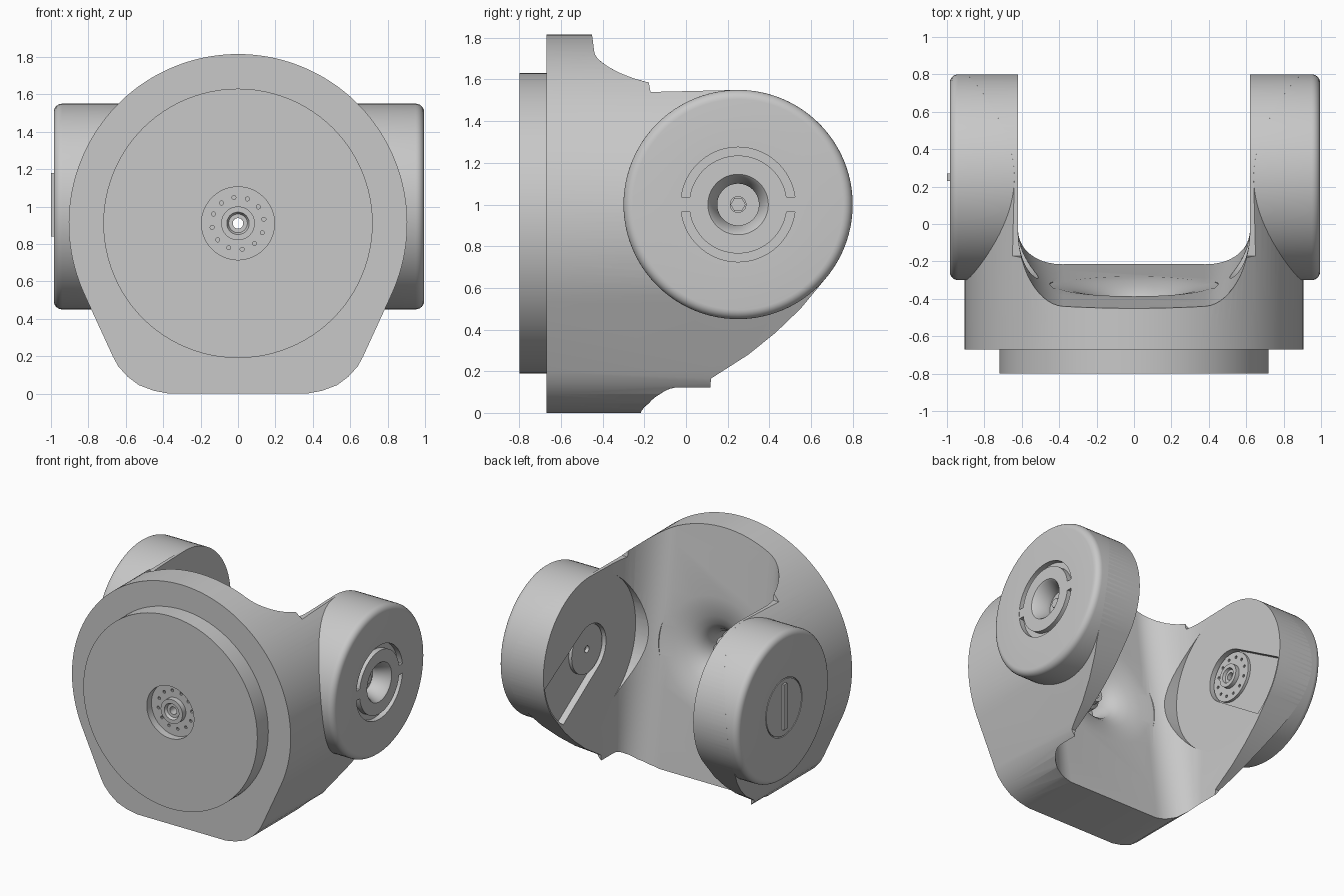
import bpy
import bmesh
import math
from mathutils import Vector

if "Cube" in bpy.data.objects:
    bpy.data.objects.remove(bpy.data.objects["Cube"])

grey = bpy.data.materials.new("cast_grey")
grey.use_nodes = True
grey.diffuse_color = (0.58, 0.58, 0.58, 1)
grey.node_tree.nodes["Principled BSDF"].inputs["Base Color"].default_value = grey.diffuse_color

HUB_Z = 0.91             # height of the front axis
PIVOT = (0, 0.25, 1.0)   # centre of the two arm barrels
WALL = 0.62              # inner face of each arm


def finish_mesh(name, bm):
    bmesh.ops.recalc_face_normals(bm, faces=bm.faces)
    mesh = bpy.data.meshes.new(name)
    bm.to_mesh(mesh)
    bm.free()
    obj = bpy.data.objects.new(name, mesh)
    bpy.context.collection.objects.link(obj)
    return obj


def place(axis, u, v, a):
    return Vector((a, u, v)) if axis == "x" else Vector((u, a, v))


def loft(name, rings):
    """Solid skinned through equal rings of points, capped at both ends."""
    bm = bmesh.new()
    rows = [[bm.verts.new(p) for p in ring] for ring in rings]
    n = len(rows[0])
    for low, high in zip(rows, rows[1:]):
        for i in range(n):
            j = (i + 1) % n
            bm.faces.new((low[i], low[j], high[j], high[i]))
    bm.faces.new(rows[0])
    bm.faces.new(rows[-1])
    return finish_mesh(name, bm)


def prism(name, outline, axis, start, end):
    return loft(name, [[place(axis, u, v, a) for u, v in outline] for a in (start, end)])


def lathe(name, profile, axis, loc, seg=80):
    """Turn (radius, offset) points; a profile off the axis closes into a ring."""
    bm = bmesh.new()
    rows = []
    for r, a in profile:
        count = seg if r > 0 else 1
        rows.append([bm.verts.new(place(axis, r * math.cos(math.tau * i / seg),
                                        r * math.sin(math.tau * i / seg), a))
                     for i in range(count)])
    pairs = list(zip(rows, rows[1:]))
    if profile[0][0] > 0:
        pairs.append((rows[-1], rows[0]))
    for p, q in pairs:
        for i in range(seg):
            j = (i + 1) % seg
            quad = (p[i % len(p)], p[j % len(p)], q[j % len(q)], q[i % len(q)])
            bm.faces.new(list(dict.fromkeys(quad)))
    obj = finish_mesh(name, bm)
    obj.location = loc
    return obj


def box(name, low, high):
    outline = [(low[1], low[2]), (high[1], low[2]), (high[1], high[2]), (low[1], high[2])]
    return prism(name, outline, "x", low[0], high[0])


def combine(obj, tool, operation="DIFFERENCE"):
    bpy.context.view_layer.update()
    mod = obj.modifiers.new("cut", "BOOLEAN")
    mod.operation = operation
    mod.solver = "EXACT"
    mod.object = tool
    bpy.context.view_layer.objects.active = obj
    bpy.ops.object.modifier_apply(modifier=mod.name)
    bpy.data.objects.remove(tool)


def arc(cx, cy, r, start, end, steps):
    angles = [math.radians(start + (end - start) * i / steps) for i in range(steps + 1)]
    return [(cx + r * math.cos(t), cy + r * math.sin(t)) for t in angles]


def drill_circle(obj, axis, loc, start, end):
    """Twelve small bolt holes around a flange."""
    for i in range(12):
        t = math.tau * (i + 0.3) / 12
        offset = place(axis, 0.14 * math.cos(t), 0.14 * math.sin(t), 0)
        combine(obj, lathe("drill", [(0, start), (0.011, start), (0.011, end), (0, end)],
                           axis, Vector(loc) + offset, 10))


parts = []

# Yoke body: front outline, with a flat foot under the round face
foot = [(0.67, 0.2), (0.64, 0.145), (0.59, 0.09), (0.53, 0.045), (0.45, 0.015), (0.37, 0)]
outline = arc(0, HUB_Z, 0.905, -25, 205, 90)
outline += [(-x, z) for x, z in foot] + foot[::-1]
body = prism("yoke_body", outline, "y", -0.67, 0.85)

# Trim the body to its side outline
side = [(-0.7, -0.1), (-0.7, 1.9), (-0.24, 1.9), (-0.17, 1.54)]
side += arc(0.25, 1.0, 0.55, 90, -38, 40)
side += [(0.55, 0.5), (0.43, 0.385), (0.3, 0.28), (0.12, 0.165), (0.1, -0.1)]
combine(body, prism("side_trim", side, "x", -1.2, 1.2), "INTERSECT")

# Leaning U-shaped opening between the arms
rings = []
for k in range(7):
    z = -0.1 + 2.05 * k / 6
    depth = 0.185 + 0.13 * z
    corner = [(0.38 + 0.24 * math.cos(t), -0.03 - depth * math.sin(t))
              for t in [math.pi / 2 * i / 14 for i in range(15)]]
    half = [(WALL, 1.0)] + corner
    ring = half + [(-x, y) for x, y in reversed(half)]
    rings.append([(x, y, z) for x, y in ring])
combine(body, loft("opening", rings))

# Flared dish and cable hole in the back of the body
flare = [(0, -0.25), (0.12, -0.25), (0.13, -0.16), (0.16, -0.1), (0.2, -0.065), (0.26, -0.035),
         (0.34, -0.012), (0.45, 0.006), (0.45, 0.03), (0, 0.03)]
dish = lathe("dish", flare, "y", (0, -0.333, HUB_Z))
dish.rotation_euler.x = math.atan(0.13)
combine(body, dish)
combine(body, lathe("cable_hole", [(0, -0.8), (0.05, -0.8), (0.05, -0.4), (0, -0.4)],
                    "y", (0, 0, HUB_Z), 32))

# Sockets for the arm barrels
for s in (1, -1):
    combine(body, lathe("socket", [(0, 0.5 * s), (0.54, 0.5 * s), (0.54, 1.2 * s), (0, 1.2 * s)],
                        "x", PIVOT))
parts.append(body)

# Front mounting disc with recessed flange and open hub
disc = lathe("front_disc", [(0.028, -0.66), (0.72, -0.66), (0.72, -0.8), (0.195, -0.8),
                            (0.195, -0.745), (0.09, -0.745), (0.09, -0.785), (0.06, -0.785),
                            (0.05, -0.765), (0.028, -0.765)], "y", (0, 0, HUB_Z), 96)
drill_circle(disc, "y", (0, 0, HUB_Z), -0.8, -0.72)
parts.append(disc)

# Cable nozzle inside the dish
parts.append(lathe("rear_nozzle", [(0.028, -0.67), (0.08, -0.67), (0.08, -0.47), (0.055, -0.45),
                                   (0.055, -0.4), (0.028, -0.4)], "y", (0, 0, HUB_Z), 32))

# Arm barrels: a grooved bore on the left, a plain cap on the right
left_face = [(0.275, 0.995), (0.275, 0.955), (0.235, 0.955), (0.235, 0.995), (0.145, 0.995),
             (0.135, 0.985), (0.1, 0.9), (0.1, 0.87), (0.04, 0.87), (0.04, 0.89), (0, 0.89)]
right_face = [(0.215, 0.985), (0.215, 0.975), (0.208, 0.975), (0.208, 0.985), (0, 0.985)]
for s, label, face in ((1, "left", left_face), (-1, "right", right_face)):
    end = face[0][1]
    rim = [(r, a) for a, r in arc(end - 0.045, 0.505, 0.045, 90, 0, 6)]
    profile = [(0, WALL), (0.55, WALL)] + rim + face
    barrel = lathe(label + "_arm", [(r, a * s) for r, a in profile], "x", PIVOT, 96)

    # Inner recess running out through a widening slot
    lean = -32
    recess = arc(0.25, 1.0, 0.19, lean + 90, lean + 270, 24)
    d = Vector((math.cos(math.radians(lean)), math.sin(math.radians(lean))))
    n = Vector((-d.y, d.x))
    centre = Vector((0.25, 1.0))
    recess += [tuple(centre + d * 0.7 + n * w) for w in (-0.21, 0.21)]
    combine(barrel, prism("recess", recess, "x", 0.5 * s, 0.67 * s))
    parts.append(barrel)

# Inner bearing flanges
left_flange = lathe("left_inner_flange", [(0.025, 0.69), (0.18, 0.69), (0.18, 0.645),
                                          (0.025, 0.645)], "x", PIVOT, 48)
right_flange = lathe("right_inner_flange", [(0.028, -0.69), (0.18, -0.69), (0.18, -0.65),
                                            (0.085, -0.65), (0.085, -0.62), (0.055, -0.62),
                                            (0.05, -0.64), (0.028, -0.64)], "x", PIVOT, 48)
drill_circle(right_flange, "x", PIVOT, -0.685, -0.6)
parts += [left_flange, right_flange]

# Bridges across the left groove, hex screw in the bore, bar on the right cap
for s in (1, -1):
    parts.append(box("groove_bridge", (0.94, 0.25 + s * 0.255 - 0.025, 0.965),
                     (0.994, 0.25 + s * 0.255 + 0.025, 1.035)))
parts.append(lathe("hex_screw", [(0, 0.86), (0.036, 0.86), (0.036, 0.91), (0, 0.91)],
                   "x", PIVOT, 6))
parts.append(box("cap_bar", (-1.0, 0.23, 0.84), (-0.96, 0.27, 1.18)))

# Colour and smooth shading
bpy.ops.object.select_all(action="DESELECT")
for part in parts:
    part.data.materials.clear()
    part.data.materials.append(grey)
    for face in part.data.polygons:
        face.material_index = 0
    part.select_set(True)
bpy.context.view_layer.objects.active = body
bpy.ops.object.shade_smooth_by_angle(angle=math.radians(32))
